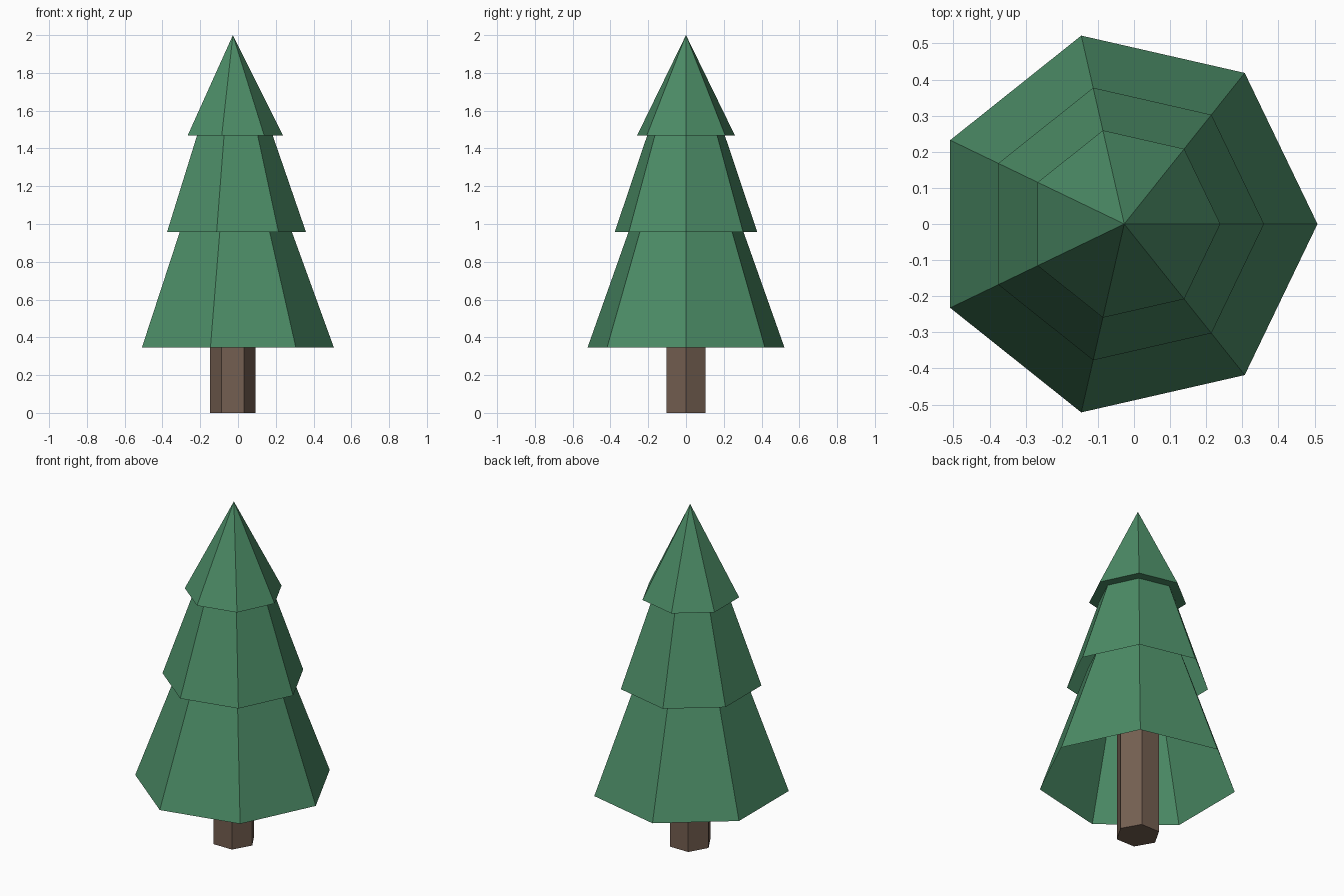
import bpy
import bmesh
import math

cube = bpy.data.objects.get("Cube")
if cube:
    bpy.data.objects.remove(cube, do_unlink=True)

AXIS_X = -0.027  # trunk axis, offset so the odd-sided foliage is centred


def make_material(name, rgb):
    mat = bpy.data.materials.new(name)
    mat.use_nodes = True
    mat.diffuse_color = (*rgb, 1)
    mat.node_tree.nodes["Principled BSDF"].inputs["Base Color"].default_value = (*rgb, 1)
    return mat


def tapered_prism(name, sides, bottom, top, mat, cap_bottom=False, cap_top=False):
    """Flat-sided shell between two (radius, height) rings, one corner on +x."""
    bm = bmesh.new()

    def ring(radius, z):
        if radius == 0:
            return [bm.verts.new((AXIS_X, 0, z))] * sides
        turns = [math.tau * i / sides for i in range(sides)]
        return [bm.verts.new((AXIS_X + radius * math.cos(a), radius * math.sin(a), z))
                for a in turns]

    low, high = ring(*bottom), ring(*top)
    for i in range(sides):
        j = (i + 1) % sides
        corners = [low[i], low[j], high[j], high[i]]
        bm.faces.new(list(dict.fromkeys(corners)))
    if cap_bottom:
        bm.faces.new(low[::-1])
    if cap_top:
        bm.faces.new(high)

    mesh = bpy.data.meshes.new(name)
    bm.to_mesh(mesh)
    bm.free()
    mesh.materials.append(mat)
    obj = bpy.data.objects.new(name, mesh)
    bpy.context.collection.objects.link(obj)
    return obj


green = make_material("needle green", (0.072, 0.262, 0.133))
brown = make_material("bark brown", (0.175, 0.114, 0.082))

# Hexagonal trunk, running up inside the foliage
tapered_prism("trunk", 6, (0.12, 0), (0.12, 0.95), brown, cap_bottom=True, cap_top=True)

# Foliage skirts: the lower two are open shells, each tucked under the next
tapered_prism("lower_foliage", 7, (0.535, 0.345), (0.277, 1.055), green)
tapered_prism("middle_foliage", 7, (0.387, 0.957), (0.201, 1.497), green)
tapered_prism("top_foliage", 7, (0.266, 1.468), (0, 2), green, cap_bottom=True)
